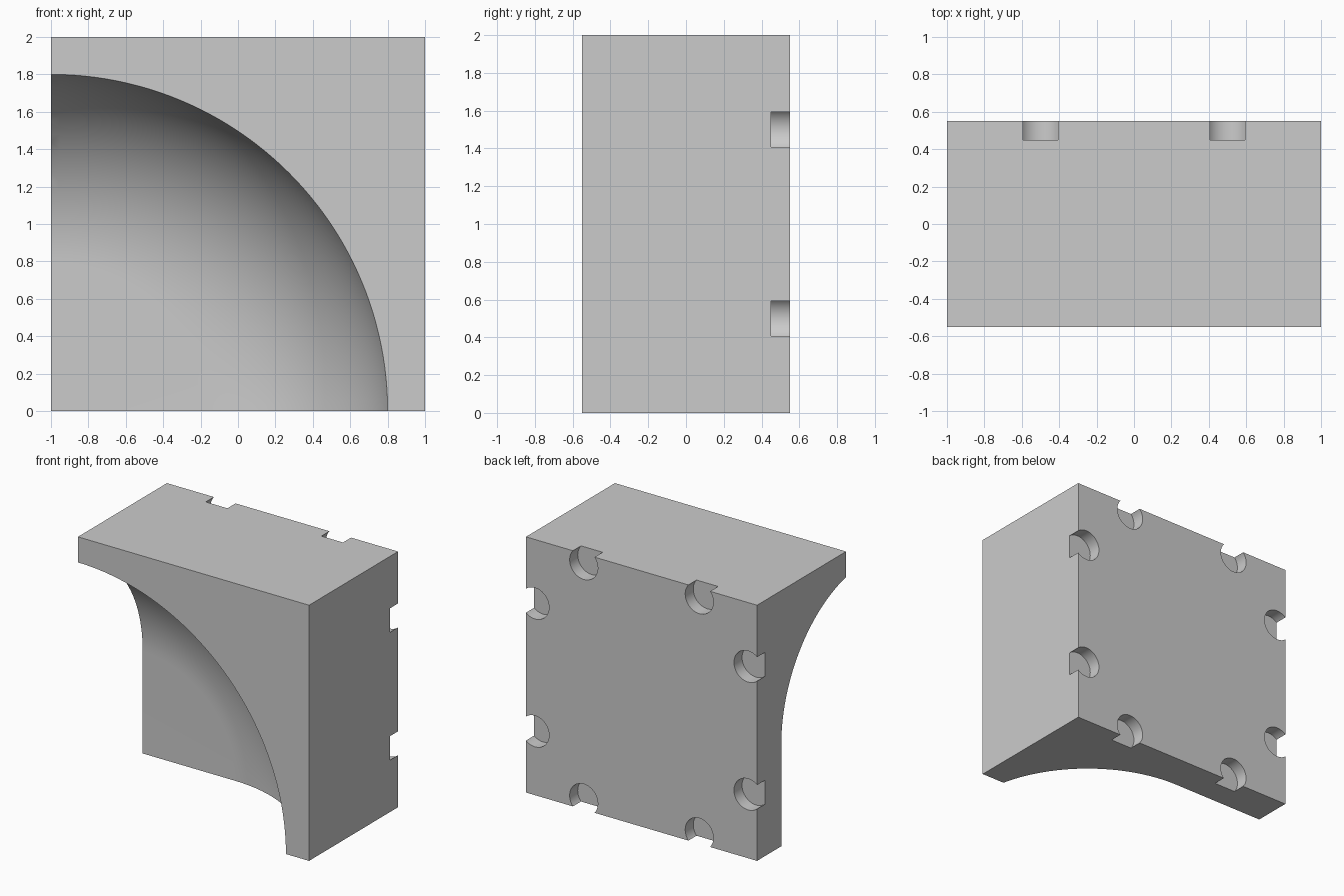
import bpy, bmesh, math
from mathutils import Matrix, Vector

if "Cube" in bpy.data.objects:
    bpy.data.objects.remove(bpy.data.objects["Cube"])


def make_object(name, bm):
    bmesh.ops.recalc_face_normals(bm, faces=bm.faces)
    mesh = bpy.data.meshes.new(name)
    bm.to_mesh(mesh)
    bm.free()
    obj = bpy.data.objects.new(name, mesh)
    bpy.context.collection.objects.link(obj)
    return obj


def cut(target, cutter):
    cutter.hide_render = True
    mod = target.modifiers.new(cutter.name, 'BOOLEAN')
    mod.operation = 'DIFFERENCE'
    mod.solver = 'EXACT'
    mod.object = cutter
    bpy.context.view_layer.objects.active = target
    bpy.ops.object.modifier_apply(modifier=mod.name)
    bpy.data.objects.remove(cutter)


# Solid block
bm = bmesh.new()
bmesh.ops.create_cube(bm, size=1, matrix=Matrix.Translation((0, 0, 1)) @ Matrix.Diagonal((2, 1.1, 2, 1)))
block = make_object("corner_block", bm)

# Flared round hollow: arc tangent to the thin back wall, revolved about the lower left edge
WALL_Y, FRONT_Y, R_IN, R_OUT = 0.25, -0.55, 0.8, 1.8
depth, flare = WALL_Y - FRONT_Y, R_OUT - R_IN
R = (flare ** 2 + depth ** 2) / (2 * depth)
end = math.asin(flare / R)
STEPS = 28
profile = [(R_IN + R * math.sin(end * i / STEPS), WALL_Y - R + R * math.cos(end * i / STEPS))
           for i in range(STEPS + 1)]
profile.append((R_OUT, -0.75))

bm = bmesh.new()
verts = [bm.verts.new((-1 + r, y, 0)) for r, y in profile]
edges = [bm.edges.new(pair) for pair in zip(verts, verts[1:])]
bmesh.ops.spin(bm, geom=verts + edges, cent=(-1, 0, 0), axis=(0, 1, 0),
               angle=math.tau, steps=192, use_duplicate=False)
bmesh.ops.remove_doubles(bm, verts=bm.verts, dist=1e-5)
bmesh.ops.holes_fill(bm, edges=[e for e in bm.edges if e.is_boundary], sides=0)
cut(block, make_object("hollow_cutter", bm))

# Round sockets in the back face, two breaking through each edge
SOCKET_R, INSET = 0.122, 0.922
bm = bmesh.new()
for side in (-1, 1):
    for along in (-0.5, 0.5):
        for x, z in ((side * INSET, along), (along, side * INSET)):
            bmesh.ops.create_cone(bm, cap_ends=True, segments=48, radius1=SOCKET_R, radius2=SOCKET_R,
                                  depth=0.2, matrix=Matrix.Translation((x, 0.55, 1 + z))
                                  @ Matrix.Rotation(math.pi / 2, 4, 'X'))
cut(block, make_object("socket_cutter", bm))

# Smooth curved faces, sharp edges kept
bpy.ops.object.select_all(action='DESELECT')
block.select_set(True)
bpy.context.view_layer.objects.active = block
bpy.ops.object.shade_smooth_by_angle(angle=math.radians(30))
